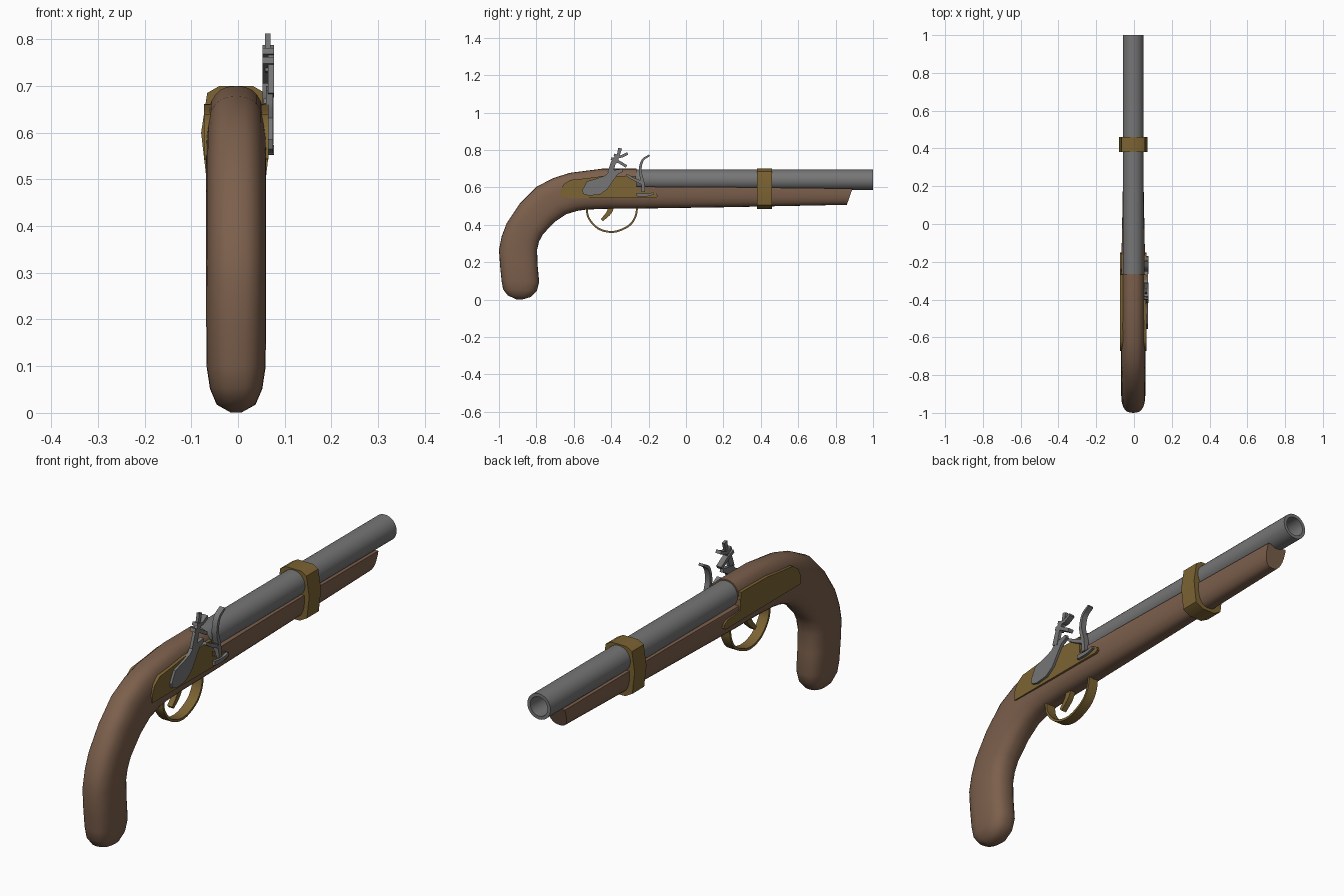
import bpy, bmesh, math
from mathutils import Vector

if "Cube" in bpy.data.objects:
    bpy.data.objects.remove(bpy.data.objects["Cube"])

CX = -0.004  # symmetry plane of the pistol


def material(name, rgb):
    m = bpy.data.materials.new(name)
    m.diffuse_color = (*rgb, 1)
    m.use_nodes = True
    m.node_tree.nodes["Principled BSDF"].inputs["Base Color"].default_value = m.diffuse_color
    return m


WOOD = material("walnut brown", (0.20, 0.115, 0.072))
STEEL = material("steel grey", (0.18, 0.18, 0.18))
BRASS = material("dull brass", (0.20, 0.125, 0.033))


def finish(name, bm, mat, angle=40):
    bmesh.ops.recalc_face_normals(bm, faces=bm.faces)
    me = bpy.data.meshes.new(name)
    bm.to_mesh(me)
    bm.free()
    me.materials.append(mat)
    me.shade_smooth()
    me.set_sharp_from_angle(angle=math.radians(angle))
    ob = bpy.data.objects.new(name, me)
    bpy.context.collection.objects.link(ob)
    return ob


def loft(name, rings, mat, caps=True, closed=False):
    """Skin a list of equal-length point rings."""
    bm = bmesh.new()
    vs = [[bm.verts.new(p) for p in r] for r in rings]
    n = len(vs[0])
    pairs = list(zip(vs, vs[1:])) + ([(vs[-1], vs[0])] if closed else [])
    for a, b in pairs:
        for i in range(n):
            j = (i + 1) % n
            bm.faces.new((a[i], a[j], b[j], b[i]))
    if caps:
        bm.faces.new(vs[0])
        bm.faces.new(vs[-1])
    return finish(name, bm, mat)


def plate(name, outline, x0, x1, mat):
    """Side outline (y, z) extruded across x."""
    return loft(name, [[(x, y, z) for y, z in outline] for x in (x0, x1)], mat)


def smooth_path(pts, steps=5):
    """Catmull-Rom curve through 2D points."""
    p = [Vector(q) for q in pts]
    p = [2 * p[0] - p[1]] + p + [2 * p[-1] - p[-2]]
    out = []
    for i in range(1, len(p) - 2):
        a, b, c, d = p[i - 1:i + 3]
        for s in range(steps):
            t = s / steps
            out.append(0.5 * (2 * b + (c - a) * t + (2 * a - 5 * b + 4 * c - d) * t * t
                              + (3 * b - a - 3 * c + d) * t ** 3))
    return out + [p[-2]]


def ribbon(name, pts, w0, w1, x0, x1, mat):
    """Strip following a side path, thickness tapering from w0 to w1."""
    path = smooth_path(pts)
    rings = []
    for i, p in enumerate(path):
        t = (path[min(i + 1, len(path) - 1)] - path[max(i - 1, 0)]).normalized()
        w = w0 + (w1 - w0) * i / (len(path) - 1)
        o = Vector((-t.y, t.x)) * w / 2
        a, b = p + o, p - o
        rings.append([(x0, *a), (x1, *a), (x1, *b), (x0, *b)])
    return loft(name, rings, mat)


def section(yt, zt, yb, zb, hw, vmax=1.0):
    """Rounded stock cross-section between an upper and a lower outline point."""
    ring, n, k = [], 28, 2 / 2.6
    for i in range(n):
        a = 2 * math.pi * i / n
        c, s = math.cos(a), math.sin(a)
        u = math.copysign(abs(c) ** k, c)
        v = min(math.copysign(abs(s) ** k, s), vmax)
        f = (v + 1) / 2
        ring.append((CX + hw * u, yb + (yt - yb) * f, zb + (zt - zb) * f))
    return ring


# Stock: grip from butt to breech, then the flat-topped fore-end
grip = [(-.905, .001, -.875, .001, .012), (-.952, .022, -.828, .015, .042),
        (-.978, .055, -.797, .048, .056), (-.986, .10, -.785, .095, .063),
        (-.994, .18, -.794, .19, .064), (-1.0, .267, -.796, .267, .064),
        (-.985, .34, -.786, .31, .064), (-.958, .41, -.765, .35, .064),
        (-.89, .512, -.70, .417, .064), (-.80, .603, -.64, .457, .064),
        (-.71, .65, -.58, .475, .064), (-.62, .678, -.53, .482, .064),
        (-.45, .70, -.42, .486, .064), (-.265, .70, -.265, .487, .064)]
fore = [(-.264, .70, -.264, .487, .064), (.2, .69, .2, .494, .055),
        (.915, .665, .86, .507, .046)]
loft("stock", [section(*g) for g in grip] + [section(*f, 0.1) for f in fore], WOOD)

# Barrel with bore
profile = [(-.29, .055), (1.0, .055), (1.0, .041), (.6, .041), (.6, .001), (-.29, .001)]
loft("barrel", [[(CX + r * math.cos(a), y, .64 + r * math.sin(a))
                 for a in [2 * math.pi * i / 32 for i in range(32)]] for y, r in profile],
     STEEL, caps=False, closed=True)

# Barrel band
half = [(.036, .70), (.062, .685), (.075, .60), (.064, .505), (.03, .486)]
outline = half + [(-x, z) for x, z in reversed(half)]
loft("barrel_band", [[(CX + x, y, z) for x, z in outline] for y in (.38, .46)], BRASS)

# Lock plates on both sides
lock = [(-.67, .545), (-.672, .58), (-.655, .615), (-.62, .64), (-.54, .648), (-.45, .66),
        (-.268, .662), (-.262, .585), (-.175, .578), (-.155, .565), (-.152, .552), (-.165, .543)]
for side, label in ((1, "right"), (-1, "left")):
    plate(label + "_lock_plate", lock, CX + side * .045, CX + side * .069, BRASS)

# Trigger guard and trigger
ribbon("trigger_guard", [(-.53, .50), (-.522, .44), (-.47, .381), (-.39, .362),
                         (-.31, .392), (-.272, .44), (-.26, .50)], .010, .010,
       CX - .022, CX + .022, BRASS)
ribbon("trigger", [(-.40, .50), (-.412, .465), (-.45, .425)], .035, .016,
       CX - .012, CX + .012, BRASS)

# Hammer: curved body, post, jaws and flint screw
body = [(-.555, .585), (-.55, .565), (-.52, .556), (-.46, .562), (-.42, .59), (-.39, .635),
        (-.365, .67), (-.335, .685), (-.34, .70), (-.37, .695), (-.405, .69), (-.43, .665),
        (-.47, .65), (-.53, .632)]
plate("hammer_body", body, .06, .075, STEEL)
ribbon("hammer_post", [(-.405, .68), (-.385, .74), (-.365, .77)], .03, .022, .064, .077, STEEL)
ribbon("lower_jaw", [(-.40, .755), (-.365, .74), (-.318, .712)], .015, .015, .053, .077, STEEL)
ribbon("upper_jaw", [(-.385, .775), (-.35, .765), (-.312, .782)], .014, .014, .053, .077, STEEL)
ribbon("jaw_screw", [(-.375, .73), (-.36, .78), (-.352, .81)], .014, .02, .058, .07, STEEL)

# Frizzen with its foot and spring
ribbon("frizzen", [(-.195, .772), (-.232, .745), (-.245, .69), (-.232, .63), (-.228, .575)],
       .010, .02, .052, .076, STEEL)
ribbon("frizzen_pan", [(-.32, .668), (-.28, .645), (-.235, .625)], .012, .018, .055, .075, STEEL)
ribbon("frizzen_spring", [(-.265, .562), (-.21, .56), (-.172, .568)], .018, .012,
       .06, .077, STEEL)
